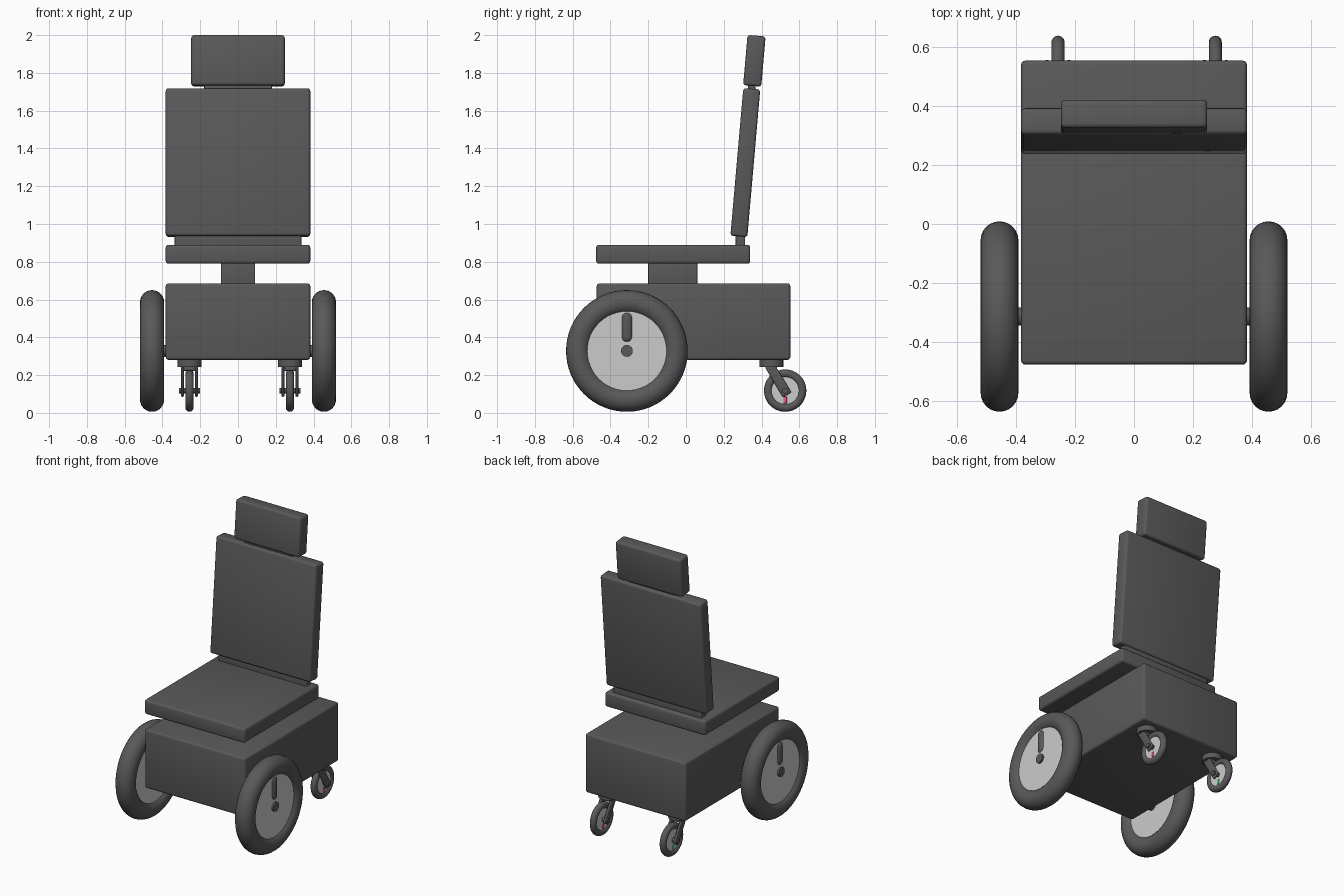
import bpy
from math import radians, pi

if "Cube" in bpy.data.objects:
    bpy.data.objects.remove(bpy.data.objects["Cube"])


def finish(ob, name):
    ob.name = name
    bpy.ops.object.shade_smooth_by_angle(angle=radians(35))
    return ob


def block(name, loc, size, bevel=0.015, tilt=0, segments=3):
    """Box with rounded edges, tilted about x."""
    bpy.ops.mesh.primitive_cube_add(size=1, location=loc)
    ob = bpy.context.object
    ob.scale = size
    bpy.ops.object.transform_apply(location=False, rotation=False, scale=True)
    mod = ob.modifiers.new("round", 'BEVEL')
    mod.width, mod.segments = bevel, segments
    bpy.ops.object.modifier_apply(modifier="round")
    ob.rotation_euler.x = radians(tilt)
    return finish(ob, name)


def rod(name, loc, r, length, along_x=True):
    bpy.ops.mesh.primitive_cylinder_add(
        vertices=48, radius=r, depth=length, location=loc,
        rotation=(0, pi / 2 if along_x else 0, 0))
    return finish(bpy.context.object, name)


def tyre(name, loc, major, minor):
    bpy.ops.mesh.primitive_torus_add(
        major_radius=major, minor_radius=minor, major_segments=64,
        minor_segments=24, location=loc, rotation=(0, pi / 2, 0))
    return finish(bpy.context.object, name)


def paint(ob, name, rgb):
    mat = bpy.data.materials.get(name) or bpy.data.materials.new(name)
    mat.diffuse_color = (*rgb, 1)
    mat.use_nodes = True
    mat.node_tree.nodes["Principled BSDF"].inputs["Base Color"].default_value = mat.diffuse_color
    ob.data.materials.append(mat)


DARK, SILVER = (0.1, 0.1, 0.1), (0.6, 0.6, 0.6)

# body and seating
dark = [
    block("base", (0, 0.04, 0.483), (0.765, 1.025, 0.405)),
    block("seat", (0, -0.068, 0.84), (0.765, 0.816, 0.1)),
    block("seat_pedestal", (0, -0.07, 0.735), (0.18, 0.26, 0.13), 0.003),
    block("back_bracket", (0, 0.288, 0.91), (0.67, 0.05, 0.1), 0.005),
    block("backrest", (0, 0.314, 1.325), (0.765, 0.09, 0.785), tilt=-5),
    block("headrest_bracket", (0, 0.348, 1.725), (0.36, 0.04, 0.08), 0.004, -5),
    block("headrest", (0, 0.362, 1.864), (0.495, 0.096, 0.267), tilt=-5),
]
silver = []

# large drive wheels
for side, s in (("left", -1), ("right", 1)):
    x, y, z = s * 0.455, -0.313, 0.328
    dark.append(tyre(side + "_drive_tyre", (x, y, z), 0.258, 0.064))
    silver.append(rod(side + "_drive_hub", (x, y, z), 0.21, 0.085))
    dark.append(rod(side + "_axle", (s * 0.43, y, z), 0.031, 0.16))
    dark.append(block(side + "_hub_grip", (x, y, z + 0.125),
                      (0.11, 0.065, 0.165), 0.031, segments=5))

# rear casters, each with a swivel, a raked fork and a coloured marker
for side, x, rgb in (("left", -0.257, (0.1, 0.7, 0.25)),
                     ("right", 0.275, (0.9, 0.08, 0.25))):
    y, z = 0.525, 0.118
    dark.append(rod(side + "_swivel", (x, 0.452, 0.264), 0.063, 0.04, False))
    dark.append(block(side + "_fork_bridge", (x, 0.455, 0.238),
                      (0.09, 0.055, 0.03), 0.005))
    for n, dx in (("inner", -0.037), ("outer", 0.037)):
        dark.append(block(side + "_fork_" + n, (x + dx, 0.488, 0.175),
                          (0.016, 0.052, 0.185), 0.007, 31))
    dark.append(tyre(side + "_caster_tyre", (x, y, z), 0.09, 0.022))
    silver.append(rod(side + "_caster_hub", (x, y, z), 0.077, 0.026))
    dark.append(rod(side + "_caster_axle", (x, y, z), 0.015, 0.11))
    marker = block(side + "_marker", (x, y, z - 0.05), (0.034, 0.018, 0.035), 0.002)
    paint(marker, side + "_marker_colour", rgb)

for ob in dark:
    paint(ob, "dark_grey", DARK)
for ob in silver:
    paint(ob, "silver", SILVER)
